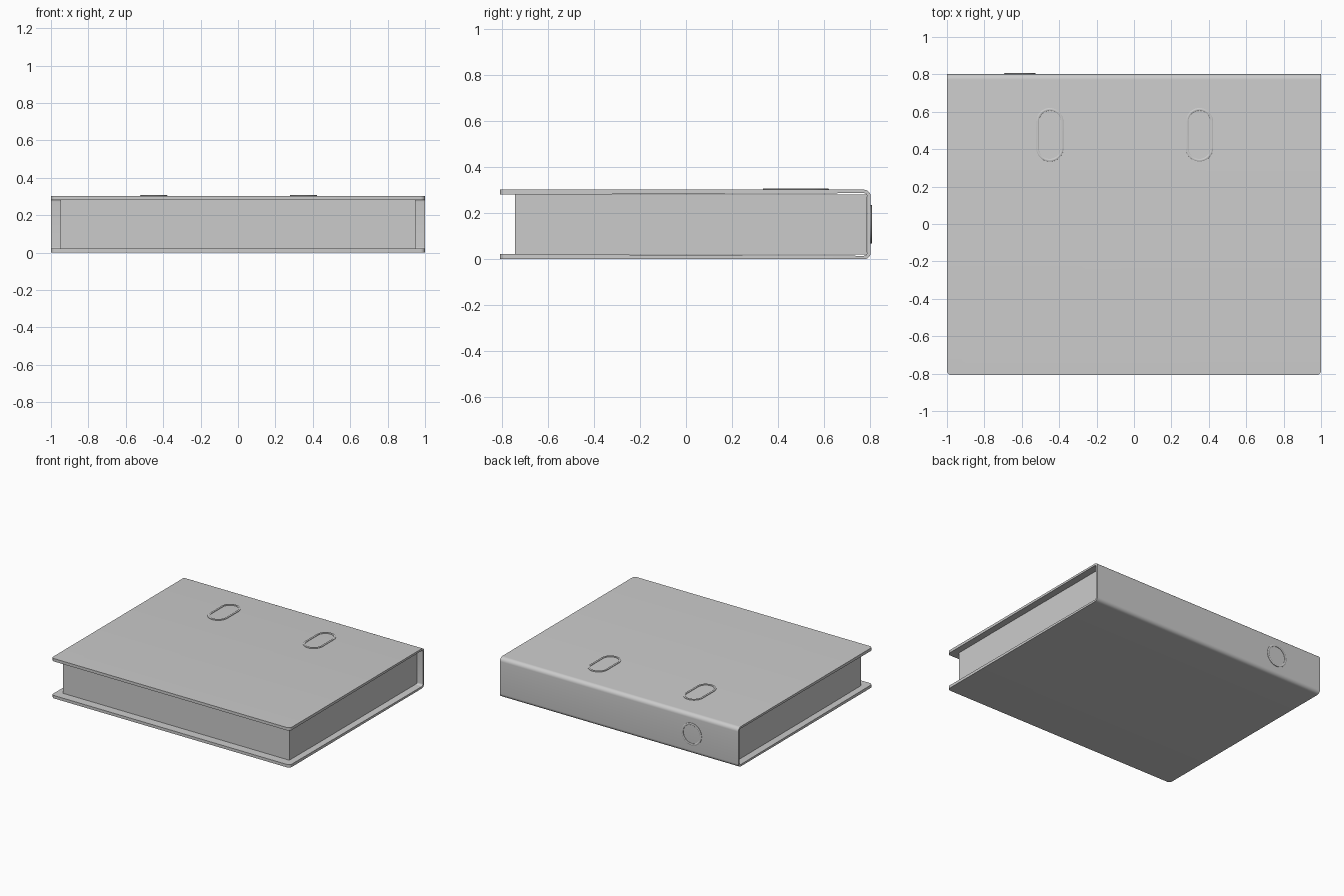
import bpy, bmesh
from math import sin, cos, pi, radians
from mathutils import Vector, Matrix

if "Cube" in bpy.data.objects:
    bpy.data.objects.remove(bpy.data.objects["Cube"])


def make_object(name, bm):
    bmesh.ops.recalc_face_normals(bm, faces=bm.faces[:])
    mesh = bpy.data.meshes.new(name)
    bm.to_mesh(mesh)
    bm.free()
    ob = bpy.data.objects.new(name, mesh)
    bpy.context.collection.objects.link(ob)
    bpy.context.view_layer.objects.active = ob
    ob.select_set(True)
    bpy.ops.object.shade_smooth_by_angle(angle=radians(35))
    ob.select_set(False)
    return ob


def arc(cy, cz, r, a0, a1, n=8):
    return [(cy + r * cos(radians(a0 + (a1 - a0) * i / n)),
             cz + r * sin(radians(a0 + (a1 - a0) * i / n))) for i in range(n + 1)]


# Wrap-around cover: U profile (y, z) swept along x
H, BACK, FRONT = 0.302, 0.802, -0.808
outer = ([(FRONT, 0)] + arc(BACK - 0.03, 0.03, 0.03, -90, 0)
         + arc(BACK - 0.03, H - 0.03, 0.03, 0, 90) + [(FRONT, H)])
inner = ([(FRONT, H - 0.022)] + arc(0.772, H - 0.03, 0.015, 90, 0)
         + arc(0.772, 0.03, 0.015, 0, -90) + [(FRONT, 0.022)])
bm = bmesh.new()
face = bm.faces.new([bm.verts.new((-1, y, z)) for y, z in outer + inner])
res = bmesh.ops.extrude_face_region(bm, geom=[face])
bmesh.ops.translate(bm, vec=(2, 0, 0),
                    verts=[v for v in res["geom"] if isinstance(v, bmesh.types.BMVert)])
# Rounded front corners of both boards
corners = [e for e in bm.edges
           if all(abs(v.co.y - FRONT) < 1e-4 for v in e.verts)
           and abs(e.verts[0].co.x - e.verts[1].co.x) < 1e-4
           and abs(e.verts[0].co.z - e.verts[1].co.z) < 0.05]
bmesh.ops.bevel(bm, geom=corners, offset=0.025, segments=6, profile=0.5, affect='EDGES')
make_object("cover", bm)

# Page block
bm = bmesh.new()
lo, hi = Vector((-0.95, -0.742, 0.02)), Vector((0.95, 0.786, H - 0.02))
bmesh.ops.create_cube(bm, size=1, matrix=Matrix.Translation((lo + hi) / 2)
                      @ Matrix.Diagonal((*(hi - lo), 1)))
make_object("page_block", bm)


# Raised eyelet rims: stadium outline with a low rounded section
def rim(name, matrix, radius, half_straight=0.0, width=0.014, height=0.006, n=20):
    section = [(0, -0.004), (0, height * 0.6), (0.25, height), (0.75, height),
               (1, height * 0.6), (1, -0.004)]
    bm = bmesh.new()
    rings = []
    for end in (1, -1):
        for i in range(n + 1 if half_straight else n):
            a = pi * i / n + (0 if end == 1 else pi)
            rings.append([bm.verts.new(((radius - width * t) * cos(a),
                                        (radius - width * t) * sin(a) + end * half_straight, h))
                          for t, h in section])
    for i, a in enumerate(rings):
        b = rings[(i + 1) % len(rings)]
        for j in range(len(section)):
            k = (j + 1) % len(section)
            bm.faces.new((a[j], a[k], b[k], b[j]))
    bmesh.ops.transform(bm, matrix=matrix, verts=bm.verts[:])
    make_object(name, bm)


for name, x in (("left_slot_rim", -0.45), ("right_slot_rim", 0.35)):
    rim(name, Matrix.Translation((x, 0.477, H)), 0.073, 0.07)
rim("spine_finger_ring", Matrix.Translation((-0.61, BACK, 0.152)) @ Matrix.Rotation(-pi / 2, 4, 'X'),
    0.084)
